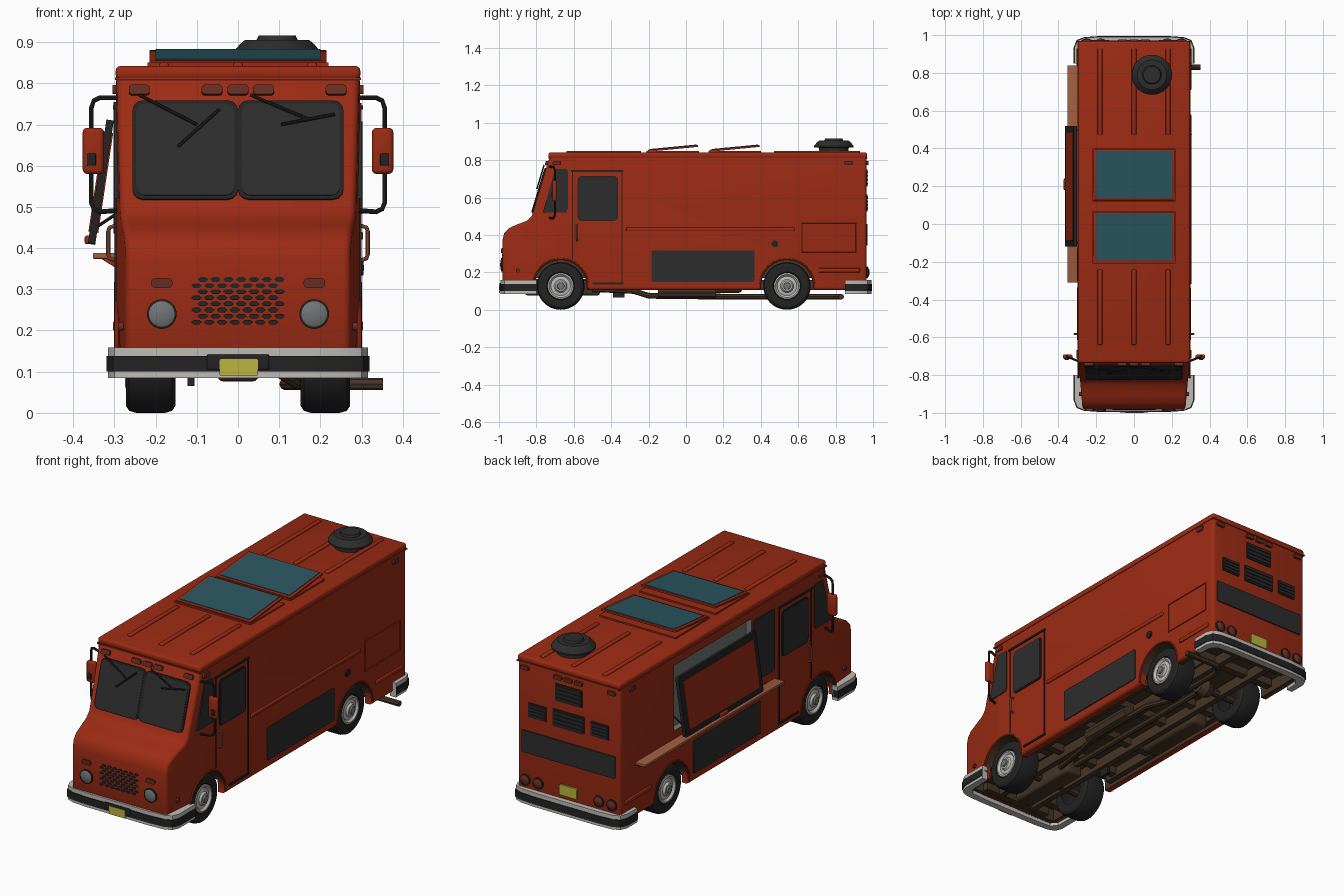
import bpy, bmesh, math
from mathutils import Matrix, Euler, Vector

def mat(name, r, g, b):
    m = bpy.data.materials.new(name)
    m.diffuse_color = (r, g, b, 1)
    return m

RED = mat("red_paint", 0.33, 0.024, 0.007)
BLACK = mat("black_rubber", 0.017, 0.017, 0.017)
GLASS = mat("dark_glass", 0.026, 0.026, 0.026)
CHROME = mat("chrome", 0.52, 0.50, 0.47)
TEAL = mat("teal_skylight", 0.024, 0.095, 0.12)
BROWN = mat("underbody_brown", 0.06, 0.035, 0.02)
COPPER = mat("copper_shelf", 0.35, 0.11, 0.05)
YELLOW = mat("yellow_plate", 0.50, 0.46, 0.05)
LAMP = mat("lamp_red", 0.13, 0.025, 0.016)
GREY = mat("grey_metal", 0.17, 0.18, 0.18)
R = math.radians
FRONT, RIGHT, LEFT, REAR = (R(90), 0, 0), (R(90), 0, R(90)), (R(90), 0, R(-90)), (R(90), 0, R(180))

def finish(name, bm, m, loc=(0, 0, 0), rot=(0, 0, 0)):
    bmesh.ops.recalc_face_normals(bm, faces=bm.faces)
    bm.transform(Matrix.Translation(loc) @ Euler(rot).to_matrix().to_4x4())
    me = bpy.data.meshes.new(name)
    bm.to_mesh(me)
    bm.free()
    me.materials.append(m)
    ob = bpy.data.objects.new(name, me)
    bpy.context.collection.objects.link(ob)
    return ob

def box(name, x0, x1, y0, y1, z0, z1, m, bev=0, rot=(0, 0, 0)):
    bm = bmesh.new()
    bmesh.ops.create_cube(bm, size=1, matrix=Matrix.Diagonal((x1 - x0, y1 - y0, z1 - z0, 1)))
    if bev:
        bmesh.ops.bevel(bm, geom=bm.edges[:], offset=bev, segments=3, profile=0.5, affect='EDGES')
    return finish(name, bm, m, ((x0 + x1) / 2, (y0 + y1) / 2, (z0 + z1) / 2), rot)

def rr(w, h, r):
    """Rounded rectangle outline"""
    return [(sx * (w / 2 - r) + r * math.cos(R(a0 + a)), sy * (h / 2 - r) + r * math.sin(R(a0 + a)))
            for sx, sy, a0 in ((1, 1, 0), (-1, 1, 90), (-1, -1, 180), (1, -1, 270)) for a in (0, 30, 60, 90)]

def poly(name, pts, t, loc, rot, m, offs=((0, 0),)):
    """Outline extruded to thickness t, repeated at offsets"""
    bm = bmesh.new()
    for ox, oy in offs:
        f = bm.faces.new([bm.verts.new((x + ox, y + oy, -t / 2)) for x, y in pts])
        g = bmesh.ops.extrude_face_region(bm, geom=[f])['geom']
        bmesh.ops.translate(bm, vec=(0, 0, t), verts=[v for v in g if isinstance(v, bmesh.types.BMVert)])
    return finish(name, bm, m, loc, rot)

def lathe(name, prof, loc, rot, m, segs=36):
    bm = bmesh.new()
    vs = [bm.verts.new((r, 0, z)) for r, z in prof]
    es = [bm.edges.new(p) for p in zip(vs, vs[1:])]
    bmesh.ops.spin(bm, geom=vs + es, axis=(0, 0, 1), cent=(0, 0, 0), angle=2 * math.pi, steps=segs)
    bmesh.ops.remove_doubles(bm, verts=bm.verts, dist=1e-5)
    return finish(name, bm, m, loc, rot)

def bake(ob):
    bpy.context.view_layer.update()
    me = bpy.data.meshes.new_from_object(ob.evaluated_get(bpy.context.evaluated_depsgraph_get()))
    name = ob.name
    bpy.data.objects.remove(ob)
    new = bpy.data.objects.new(name, me)
    bpy.context.collection.objects.link(new)
    return new

def tube(name, pts, r, m, closed=False):
    cu = bpy.data.curves.new(name, 'CURVE')
    cu.dimensions, cu.bevel_depth, cu.bevel_resolution, cu.use_fill_caps = '3D', r, 2, True
    sp = cu.splines.new('POLY')
    sp.points.add(len(pts) - 1)
    for p, c in zip(sp.points, pts):
        p.co = (*c, 1)
    sp.use_cyclic_u = closed
    cu.materials.append(m)
    ob = bpy.data.objects.new(name, cu)
    bpy.context.collection.objects.link(ob)
    return bake(ob)

# Body shell: side profile extruded across, nose tapered, arches and floor cut out
W, AXLES, AZ = 0.296, (-0.67, 0.54), 0.127
prof = [(-0.965, 0.105), (-0.98, 0.15), (-0.982, 0.37), (-0.972, 0.41), (-0.945, 0.437), (-0.90, 0.457),
        (-0.85, 0.476), (-0.825, 0.50), (-0.735, 0.80), (-0.72, 0.82), (0.965, 0.82), (0.965, 0.105)]
bm = bmesh.new()
f = bm.faces.new([bm.verts.new((-W, y, z)) for y, z in prof])
g = bmesh.ops.extrude_face_region(bm, geom=[f])['geom']
bmesh.ops.translate(bm, vec=(2 * W, 0, 0), verts=[v for v in g if isinstance(v, bmesh.types.BMVert)])
bmesh.ops.bisect_plane(bm, geom=bm.verts[:] + bm.edges[:] + bm.faces[:], plane_co=(0, -0.70, 0), plane_no=(0, 1, 0))
for v in bm.verts:
    if v.co.y < -0.705:
        v.co.x *= 1 - 0.08 * (-0.70 - v.co.y) / 0.28
body = finish("body_shell", bm, RED)
for m in (BROWN, GREY):
    body.data.materials.append(m)
bv = body.modifiers.new("round", 'BEVEL')
bv.width, bv.segments, bv.limit_method, bv.angle_limit = 0.016, 4, 'ANGLE', R(50)
cutters = [box("cut_floor", -0.255, 0.255, -0.93, 0.94, 0, 0.17, BROWN),
           box("cut_hatch", -0.4, -0.265, -0.115, 0.52, 0.43, 0.77, GREY)]
for s in (1, -1):
    for y in AXLES:
        cutters.append(lathe("cut_arch", [(0, -0.15), (0.142, -0.15), (0.142, 0.15), (0, 0.15)],
                             (s * 0.27, y, AZ), (0, R(90), 0), BROWN, 48))
for c in cutters:
    c.hide_render = True
    b = body.modifiers.new("cut", 'BOOLEAN')
    b.operation, b.solver, b.object = 'DIFFERENCE', 'EXACT', c
body = bake(body)
for c in cutters:
    bpy.data.objects.remove(c)
for p in body.data.polygons:
    x, y, z = p.center
    inside = abs(x) < 0.262 and abs(y) < 0.95 and z < 0.275
    hatch = -0.29 < x < -0.25 and 0.42 < z < 0.78 and -0.13 < y < 0.53
    p.material_index = 1 if inside else 2 if hatch else 0

# Roof cap, ribs, skylights, round vent
box("roof_cap", -0.297, 0.297, -0.735, 0.968, 0.808, 0.842, RED, 0.012)
box("roof_seam", -0.2985, 0.2985, -0.737, 0.97, 0.808, 0.814, RED)
for x in (-0.18, 0, 0.18):
    for y0, y1 in ((0.47, 0.93), (-0.64, -0.24)):
        box("roof_rib", x - 0.012, x + 0.012, y0, y1, 0.836, 0.850, RED, 0.005)
for y in (-0.07, 0.26):
    box("skylight_base", -0.22, 0.22, y - 0.14, y + 0.14, 0.838, 0.850, RED)
    box("skylight_frame", -0.215, 0.215, y - 0.135, y + 0.135, 0.858, 0.868, RED, 0.002, (R(5.5), 0, 0))
    box("skylight_glass", -0.20, 0.20, y - 0.122, y + 0.127, 0.8655, 0.8715, TEAL, 0, (R(5.5), 0, 0))
lathe("roof_vent", [(0, 0.84), (0.08, 0.84), (0.08, 0.866), (0.106, 0.868), (0.106, 0.876), (0.09, 0.895), (0.078, 0.905),
                    (0.05, 0.905), (0.045, 0.916), (0, 0.916)], (0.095, 0.79, 0), (0, 0, 0), GLASS, 40)

# Wheels with tyre, hub and arch lip
for s in (1, -1):
    for y in AXLES:
        rot = (0, s * R(90), 0)
        lathe("tyre", [(0.07, -0.06), (0.11, -0.06), (0.122, -0.052), (0.127, -0.035), (0.127, 0.035), (0.122, 0.052),
                       (0.11, 0.06), (0.075, 0.06), (0.068, 0.045), (0, 0.045)], (s * 0.212, y, AZ), rot, BLACK, 48)
        lathe("hub", [(0.07, 0.046), (0.07, 0.060), (0.062, 0.062), (0.052, 0.052), (0.035, 0.056), (0.028, 0.066),
                      (0, 0.068)], (s * 0.212, y, AZ), rot, CHROME)
        lathe("hub_cap", [(0.020, 0.066), (0.018, 0.074), (0, 0.075)], (s * 0.212, y, AZ), rot, GREY, 20)
        tube("arch_lip", [(s * 0.294, y + 0.145 * math.cos(R(a)), AZ + 0.145 * math.sin(R(a)))
                          for a in range(-5, 186, 10)], 0.006, RED)

# Wrap-around bumpers, number plates
def wrap(s, e):
    half = [(0.315 + e, 0.85), (0.315 + e, 0.935), (0.30 + e, 0.97 + e), (0.265, 0.985 + e), (0.18, 0.991 + e)]
    inner = [(0.16, 0.955), (0.25, 0.95), (0.278, 0.92), (0.282, 0.85)]
    path = half + inner
    return [(x, s * (y if s > 0 or y > 0.851 else 0.80)) for x, y in
            [(-a, b) for a, b in half] + half[::-1] + inner[::-1] + [(-a, b) for a, b in inner]]
for s, n in ((-1, "front"), (1, "rear")):
    poly(n + "_bumper", wrap(s, 0), 0.074, (0, 0, 0.122), (0, 0, 0), CHROME)
    poly(n + "_bumper_band", wrap(s, 0.004), 0.038, (0, 0, 0.119), (0, 0, 0), BLACK)
    box(n + "_bumper_bracket", -0.2, 0.2, min(s * 0.9, s * 0.97), max(s * 0.9, s * 0.97), 0.11, 0.15, BROWN)
box("front_plate_holder", -0.075, 0.075, -0.998, -0.985, 0.105, 0.142, BLACK, 0.003)
poly("front_plate", rr(0.094, 0.042, 0.006), 0.006, (0.002, -0.997, 0.11), FRONT, YELLOW)
poly("rear_plate", rr(0.10, 0.055, 0.006), 0.008, (0, 0.969, 0.205), REAR, YELLOW)

# Windscreen, wipers and roof markers on the sloping front
def wy(z, d=0.0):
    return -0.825 + 0.3 * (z - 0.5) - d
TILT = (R(73.3), 0, 0)
for s in (1, -1):
    poly("windscreen_frame", rr(0.256, 0.25, 0.025), 0.014, (s * 0.128, wy(0.637), 0.637), TILT, BLACK)
    poly("windscreen_glass", rr(0.238, 0.232, 0.02), 0.018, (s * 0.128, wy(0.637), 0.637), TILT, GLASS)
for a, b in (((-0.24, 0.772), (-0.10, 0.70)), ((-0.145, 0.647), (-0.045, 0.737)),
             ((0.03, 0.772), (0.17, 0.713)), ((0.105, 0.70), (0.235, 0.725))):
    tube("wiper", [(x, wy(z, 0.016), z) for x, z in (a, b)], 0.004, BLACK)
poly("front_markers", rr(0.05, 0.024, 0.007), 0.024, (0, wy(0.782), 0.782), TILT, LAMP,
     [(x, 0) for x in (-0.24, -0.063, 0, 0.062, 0.238)])

# Grille, headlamps, indicators
hexa = [(0.013 * math.cos(R(a)), 0.0065 * math.sin(R(a))) for a in range(0, 360, 60)]
poly("grille_slots", hexa, 0.008, (0, -0.981, 0.272), FRONT, BLACK,
     [((c - 3 + (r % 2) * 0.5 - 0.25) * 0.031, (r - 3.5) * 0.0148) for r in range(8) for c in range(7)])
for s in (1, -1):
    lathe("headlamp_rim", [(0, 0), (0.036, 0), (0.036, 0.010), (0.031, 0.012)], (s * 0.185, -0.978, 0.24), FRONT, BLACK)
    lathe("headlamp", [(0.032, 0.009), (0.022, 0.014), (0, 0.016)], (s * 0.185, -0.978, 0.24), FRONT, GREY)
    poly("indicator", rr(0.052, 0.024, 0.01), 0.018, (s * 0.185, -0.98, 0.315), FRONT, LAMP)

# Both sides: door, windows, handles, mirrors, trims
for s, rot in ((1, RIGHT), (-1, LEFT)):
    X = s * W
    poly("door_window_frame", rr(0.215, 0.24, 0.02), 0.008, (X, -0.472, 0.595), rot, BLACK)
    poly("door_window", rr(0.20, 0.225, 0.016), 0.012, (X, -0.472, 0.595), rot, GLASS)
    poly("quarter_window", [(s * y, z) for y, z in ((-0.765, 0.52), (-0.64, 0.52), (-0.632, 0.54), (-0.632, 0.745),
                            (-0.64, 0.752), (-0.70, 0.752))], 0.014, (X - s * 0.003, 0, 0), rot, GLASS)
    for y in (-0.607, -0.342):
        box("door_seam", X - 0.004, X + 0.004, y - 0.003, y + 0.003, 0.27 if y < -0.5 else 0.14, 0.74, BLACK)
    box("door_gutter", X - 0.007, X + 0.007, -0.615, -0.335, 0.737, 0.746, BLACK)
    box("door_step", X - 0.006, X + 0.006, -0.50, -0.335, 0.135, 0.145, BLACK)
    tube("door_handle", [(X, -0.582, 0.455), (s * 0.312, -0.582, 0.45), (s * 0.315, -0.582, 0.44),
                         (s * 0.315, -0.582, 0.385), (s * 0.312, -0.582, 0.375), (X, -0.582, 0.37)], 0.005, COPPER)
    poly("side_dark_panel", rr(0.55, 0.17, 0.008), 0.010, (X, 0.09, 0.233), rot, GLASS)
    poly("side_markers", rr(0.045, 0.022, 0.005), 0.018, (X, 0, 0.785), rot, LAMP, [(s * -0.69, 0), (s * 0.87, 0)])
    poly("low_marker", rr(0.02, 0.02, 0.008), 0.02, (s * 0.28, -0.90, 0.21), rot, LAMP)
    tube("mirror_arm", [(s * 0.285, -0.73, 0.765), (s * 0.335, -0.71, 0.765), (s * 0.35, -0.705, 0.758),
                        (s * 0.356, -0.70, 0.74), (s * 0.356, -0.70, 0.51), (s * 0.35, -0.705, 0.495),
                        (s * 0.335, -0.71, 0.488), (s * 0.285, -0.73, 0.492)], 0.006, BLACK)
    box("mirror_head", s * 0.351 - 0.026, s * 0.351 + 0.026, -0.715, -0.69, 0.58, 0.692, RED, 0.011)
    box("mirror_clamp", s * 0.356 - 0.011, s * 0.356 + 0.011, -0.72, -0.695, 0.60, 0.63, BLACK, 0.003)
    box("rear_low_strip", X - 0.008, X + 0.008, 0.71, 0.93, 0.20, 0.222, RED, 0.004)
box("belt_trim", W - 0.008, W + 0.008, -0.32, 0.58, 0.42, 0.44, RED, 0.005)
tube("side_hatch_outline", [(W, 0.62, 0.305), (W, 0.91, 0.305), (W, 0.91, 0.46), (W, 0.62, 0.46)], 0.004, RED, True)
lathe("fuel_cap", [(0, 0), (0.018, 0), (0.018, 0.008), (0, 0.01)], (W, 0.475, 0.352), (0, R(90), 0), BLACK, 20)

# Serving side: menu board, open hatch, counter and brackets
poly("menu_board", rr(0.17, 0.32, 0.008), 0.012, (-W, -0.215, 0.595), LEFT, GLASS)
HT = (R(81.5), 0, R(-90))
poly("hatch_frame", rr(0.64, 0.305, 0.008), 0.018, (-0.333, 0.20, 0.56), HT, BLACK)
poly("hatch_panel", rr(0.575, 0.245, 0.006), 0.024, (-0.333, 0.20, 0.56), HT, RED)
box("hatch_latch", -0.372, -0.35, 0.18, 0.24, 0.41, 0.43, RED, 0.004)
for y in (-0.10, 0.50):
    tube("hatch_strut", [(-0.27, y, 0.50), (-0.345, y, 0.45)], 0.004, BLACK)
box("counter", -0.352, -0.29, -0.31, 0.84, 0.374, 0.388, COPPER, 0.003)
for y in (-0.28, 0.0, 0.27, 0.54, 0.81):
    poly("counter_bracket", [(0, 0), (-0.04, 0), (0, -0.025)], 0.008, (-0.294, y, 0.375), FRONT, RED)

# Rear: louvres, band, lamps
for x, z, w, h in ((0, 0.705, 0.155, 0.09), (0.18, 0.57, 0.105, 0.075), (-0.18, 0.57, 0.105, 0.075), (0, 0.57, 0.18, 0.09)):
    poly("louvre_plate", rr(w, h, 0.004), 0.008, (x, 0.966, z), REAR, BLACK)
    poly("louvre_slats", rr(w - 0.012, 0.008, 0.003), 0.014, (x, 0.967, z), REAR, GLASS,
         [(0, (i - 1.5) * h / 4.4) for i in range(4)])
poly("rear_band", rr(0.54, 0.115, 0.008), 0.010, (0, 0.966, 0.40), REAR, GLASS)
poly("rear_markers", rr(0.045, 0.02, 0.005), 0.022, (0, 0.966, 0.785), REAR, LAMP,
     [(x, 0) for x in (-0.25, -0.06, 0, 0.06, 0.25)])
for x in (-0.25, -0.175, 0.175, 0.25):
    lathe("tail_lamp_rim", [(0, 0), (0.029, 0), (0.029, 0.01), (0.023, 0.012)], (x, 0.963, 0.20), REAR, BLACK, 24)
    lathe("tail_lamp", [(0.024, 0.01), (0.015, 0.017), (0, 0.019)], (x, 0.963, 0.20), REAR, LAMP, 24)

# Chassis: rails, cross beams, axles, driveline, exhaust
for s in (1, -1):
    box("chassis_rail", s * 0.105 - 0.015, s * 0.105 + 0.015, -0.92, 0.93, 0.105, 0.16, BROWN)
    box("sill_beam", s * 0.235 - 0.015, s * 0.235 + 0.015, -0.48, 0.36, 0.12, 0.172, BROWN)
for y in (-0.85, -0.42, -0.15, 0.12, 0.35, 0.75):
    box("cross_beam", -0.25, 0.25, y - 0.02, y + 0.02, 0.13, 0.172, BROWN)
for y in AXLES:
    tube("axle", [(-0.2, y, AZ), (0.2, y, AZ)], 0.02, BROWN)
lathe("differential", [(0, -0.05), (0.035, -0.04), (0.05, 0), (0.035, 0.04), (0, 0.05)], (0, 0.54, AZ), (0, R(90), 0), BROWN, 20)
tube("drive_shaft", [(0, -0.45, 0.125), (0, 0.54, 0.125)], 0.016, BROWN)
box("engine_sump", -0.05, 0.05, -0.86, -0.46, 0.076, 0.165, BROWN, 0.015)
box("fuel_tank", -0.23, -0.13, -0.1, 0.3, 0.09, 0.165, BROWN, 0.02)
tube("muffler", [(0.165, -0.15, 0.095), (0.165, 0.16, 0.095)], 0.035, BROWN)
tube("exhaust_pipe", [(0.06, -0.5, 0.11), (0.10, -0.28, 0.10), (0.14, -0.2, 0.075), (0.165, -0.1, 0.072), (0.165, 0.3, 0.07),
                      (0.115, 0.42, 0.07), (0.115, 0.76, 0.07), (0.125, 0.80, 0.07), (0.16, 0.83, 0.07), (0.352, 0.83, 0.07)], 0.015, BROWN)
box("step_bracket", -0.122, -0.106, -0.39, -0.33, 0.065, 0.11, BLACK)

# Smooth shading with sharp edges kept
bpy.ops.object.select_all(action='SELECT')
bpy.context.view_layer.objects.active = body
bpy.ops.object.shade_smooth_by_angle(angle=R(32))
